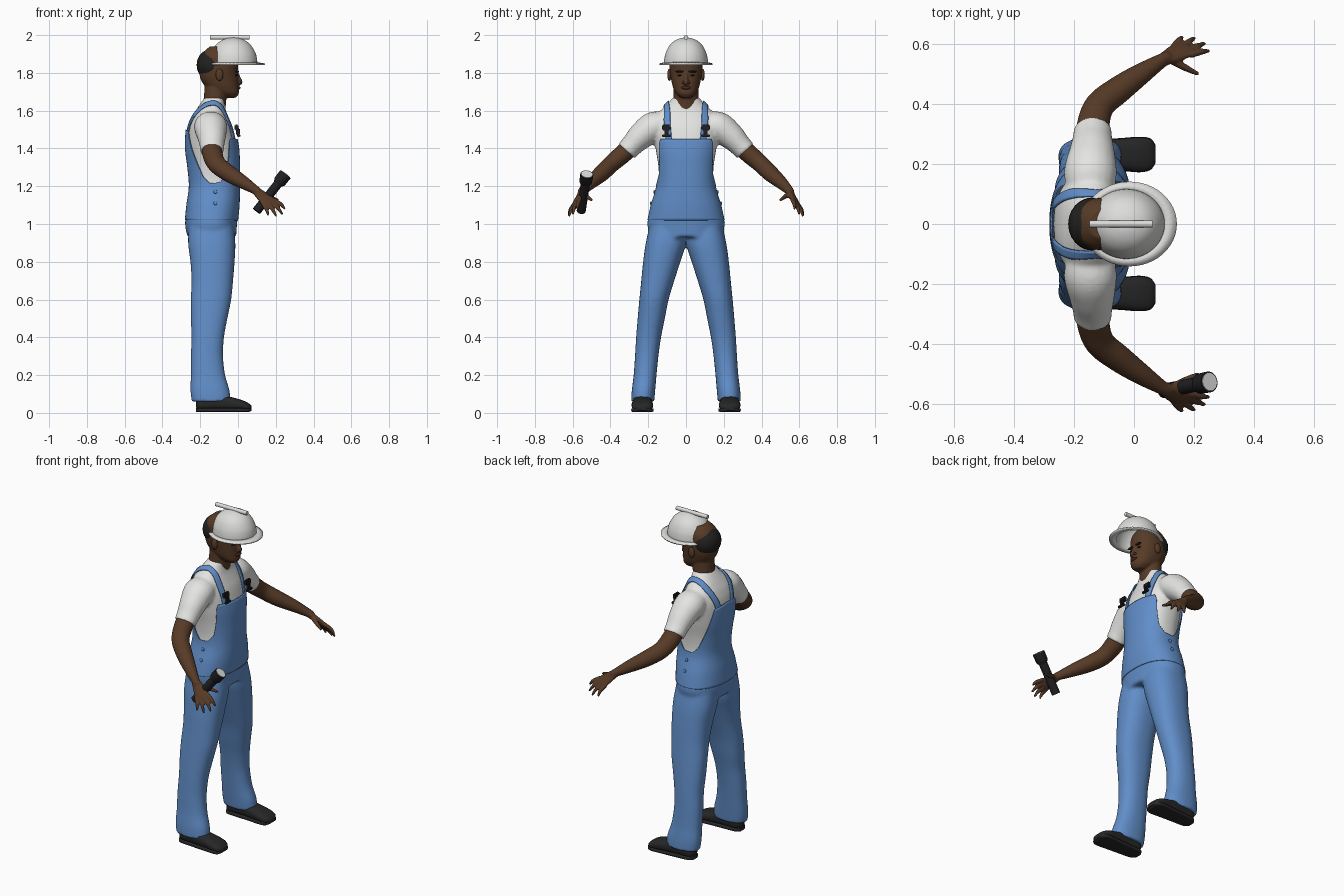
import bpy, bmesh
from math import sin, cos, pi, radians
from mathutils import Vector
from mathutils.bvhtree import BVHTree

if "Cube" in bpy.data.objects:
    bpy.data.objects.remove(bpy.data.objects["Cube"])


def mat(name, r, g, b):
    m = bpy.data.materials.new(name)
    m.use_nodes = True
    m.diffuse_color = (r, g, b, 1)
    m.node_tree.nodes["Principled BSDF"].inputs["Base Color"].default_value = (r, g, b, 1)
    return m


BLUE = mat("denim_blue", .12, .27, .58)
WHITE = mat("shirt_white", .78, .78, .77)
SHELL = mat("helmet_white", .72, .72, .71)
SKIN = mat("brown_skin", .095, .043, .02)
LIP = mat("dark_lip", .06, .022, .014)
HAIR = mat("hair_black", .016, .015, .014)
SHOE = mat("shoe_black", .02, .02, .02)
METAL = mat("rubber_black", .014, .014, .016)
LENS = mat("lens_white", .75, .75, .75)


def spline(rows, sub):
    """Catmull-Rom through rows of any width."""
    out = []
    for i in range(len(rows) - 1):
        p = [rows[max(0, min(len(rows) - 1, i + k))] for k in (-1, 0, 1, 2)]
        for j in range(sub):
            t = j / sub
            out.append(tuple(b + .5 * t * (c - a + t * (2*a - 5*b + 4*c - d + t * (3*(b - c) + d - a)))
                             for a, b, c, d in zip(*p)))
    return out + [rows[-1]]


def grid(bm, rings, closed=True, caps=True):
    vs = [[bm.verts.new(p) for p in r] for r in rings]
    n = len(vs[0])
    for a, b in zip(vs, vs[1:]):
        for i in range(n if closed else n - 1):
            j = (i + 1) % n
            bm.faces.new((a[i], a[j], b[j], b[i]))
    if caps:
        bm.faces.new(vs[0])
        bm.faces.new(vs[-1])


def oval(a0, a1, b0, b1, t, e):
    c, s = cos(t), sin(t)
    c, s = [abs(v) ** (2 / e) * (1 if v > 0 else -1) for v in (c, s)]
    return (a0 + a1) / 2 + c * (a1 - a0) / 2, (b0 + b1) / 2 + s * (b1 - b0) / 2


def loft(bm, rows, axis="z", sub=5, e=2.2, n=40, caps=True):
    """Oval sections; each row is position, low/high of the two cross axes."""
    rings = []
    for h, *box in spline(rows, sub):
        ring = [oval(*box, 2 * pi * i / n, e) for i in range(n)]
        rings.append([Vector((a, b, h)) if axis == "z" else Vector((h, b, a)) for a, b in ring])
    grid(bm, rings, caps=caps)


def tube(bm, rows, hint=(1, 0, 0), sub=5, n=20):
    """Sections along a path; each row is x, y, z and two radii."""
    rows = spline(rows, sub)
    pts = [Vector(r[:3]) for r in rows]
    rings = []
    for i, r in enumerate(rows):
        t = (pts[min(i + 1, len(pts) - 1)] - pts[max(i - 1, 0)]).normalized()
        u = Vector(hint)
        u = (u - t * u.dot(t)).normalized()
        v = t.cross(u)
        rings.append([pts[i] + u * r[3] * cos(2*pi*k/n) + v * r[4] * sin(2*pi*k/n) for k in range(n)])
    grid(bm, rings)


def finish(bm, name, material, remesh=0, solid=0, angle=50):
    bmesh.ops.recalc_face_normals(bm, faces=bm.faces)
    me = bpy.data.meshes.new(name)
    bm.to_mesh(me)
    bm.free()
    me.materials.append(material)
    ob = bpy.data.objects.new(name, me)
    bpy.context.collection.objects.link(ob)
    bpy.ops.object.select_all(action="DESELECT")
    ob.select_set(True)
    bpy.context.view_layer.objects.active = ob
    if remesh:
        m = ob.modifiers.new("fuse", "REMESH")
        m.mode, m.voxel_size = "VOXEL", remesh
        m = ob.modifiers.new("relax", "SMOOTH")
        m.factor, m.iterations = .5, 6
        for m in ("fuse", "relax"):
            bpy.ops.object.modifier_apply(modifier=m)
    if solid:
        m = ob.modifiers.new("thickness", "SOLIDIFY")
        m.thickness, m.offset = solid, 0
    bpy.ops.object.shade_smooth_by_angle(angle=radians(angle))
    return ob


def ball(name, loc, size, material):
    bm = bmesh.new()
    bmesh.ops.create_uvsphere(bm, u_segments=24, v_segments=14, radius=1)
    bmesh.ops.scale(bm, vec=size, verts=bm.verts)
    bmesh.ops.translate(bm, vec=loc, verts=bm.verts)
    return finish(bm, name, material)


def box(name, loc, size, material):
    bm = bmesh.new()
    bmesh.ops.create_cube(bm, size=1)
    bmesh.ops.scale(bm, vec=size, verts=bm.verts)
    bmesh.ops.bevel(bm, geom=bm.edges[:], offset=min(size) * .25, segments=2, affect="EDGES")
    bmesh.ops.translate(bm, vec=loc, verts=bm.verts)
    return finish(bm, name, material)


# Body profile: height, back, front, half width
BODY = [(.93, -.262, -.015, .18), (1, -.275, -.01, .2), (1.1, -.265, 0, .178), (1.2, -.252, .002, .15),
        (1.3, -.26, .002, .15), (1.4, -.272, -.002, .165), (1.5, -.268, -.022, .18),
        (1.56, -.25, -.045, .17), (1.6, -.228, -.06, .14), (1.635, -.205, -.066, .102), (1.67, -.18, -.068, .074)]


def body(lo, hi, off):
    return [(z, b - off, f + off, -w - off, w + off) for z, b, f, w in BODY if lo <= z <= hi]


# Shirt with both sleeves
bm = bmesh.new()
loft(bm, body(1.1, 1.7, -.004), e=2.3)
for s in (1, -1):
    tube(bm, [(-.145, s*.1, 1.535, .075, .06), (-.145, s*.17, 1.515, .088, .08), (-.14, s*.235, 1.468, .077, .072),
              (-.138, s*.285, 1.418, .066, .06), (-.137, s*.315, 1.385, .063, .058)])
shirt = finish(bm, "shirt", WHITE, remesh=.008)
skin_tree = BVHTree.FromPolygons([v.co for v in shirt.data.vertices], [p.vertices for p in shirt.data.polygons])

# Trousers: pelvis and two legs fused
LEG = [(1, -.26, -.025, 0, .19), (.9, -.264, -.014, .0, .213), (.8, -.252, -.018, .03, .227), (.7, -.246, -.026, .062, .237),
       (.6, -.25, -.036, .092, .247), (.5, -.25, -.056, .112, .256), (.4, -.246, -.074, .132, .264),
       (.3, -.25, -.079, .146, .27), (.2, -.25, -.068, .156, .277), (.12, -.252, -.045, .163, .287), (.06, -.245, -.04, .168, .29)]
bm = bmesh.new()
loft(bm, body(.9, 1.2, .005), e=2.3)
for s in (1, -1):
    loft(bm, [(z, b, f, s*i, s*o) for z, b, f, i, o in LEG], e=2.3)
finish(bm, "trousers", BLUE, remesh=.009)

# Bib shell whose top edge varies around the body: degrees from front, height
EDGE = [(0, 1.45), (46, 1.45), (52, 1.42), (58, 1.34), (66, 1.26), (80, 1.22), (98, 1.215),
        (112, 1.25), (126, 1.33), (140, 1.42), (152, 1.49), (180, 1.5)]
PROFILE = spline(body(1, 1.6, .006), 8)


def lookup(table, x):
    for a, b in zip(table, table[1:]):
        if x <= b[0]:
            t = (x - a[0]) / (b[0] - a[0])
            return [p + (q - p) * t for p, q in zip(a, b)]
    return list(table[-1])


bm = bmesh.new()
N, M = 120, 36
rings = []
for j in range(M + 1):
    ring = []
    for i in range(N):
        t = 2 * pi * i / N
        top = lookup(EDGE, min(i, N - i) * 360 / N)[1]
        h, *sec = lookup(PROFILE, 1.02 + (top - 1.02) * j / M)
        x, y = oval(*sec, t, 2.3)
        p = Vector((x, y, h))
        # Keep the cloth clear of the shirt
        if h > 1.15:
            near, nor, _, _ = skin_tree.find_nearest(p)
            if (p - near).dot(nor) < .006:
                p = near + nor * .006
        ring.append(p)
    rings.append(ring)
grid(bm, rings, caps=False)
finish(bm, "bib", BLUE, solid=.005)

# Straps laid over the shoulders, with buckles and side buttons
STRAP = [(.0, .1, 1.45), (-.02, .105, 1.52), (-.05, .11, 1.6), (-.11, .115, 1.65), (-.18, .115, 1.645),
         (-.24, .1, 1.59), (-.27, .08, 1.53), (-.275, .06, 1.46)]
for s, side in ((1, "left"), (-1, "right")):
    bm = bmesh.new()
    rings = []
    for x, y, z in spline(STRAP, 6):
        ring = []
        for k in (-1, -.5, 0, .5, 1):
            near, nor, _, _ = skin_tree.find_nearest(Vector((x, s * (y + .02 * k), z)))
            ring.append(near + nor * .007)
        rings.append(ring)
    grid(bm, rings, closed=False, caps=False)
    finish(bm, side + "_strap", BLUE, solid=.007)
    box(side + "_buckle_top", (-.008, s*.104, 1.51), (.022, .046, .032), METAL)
    box(side + "_buckle_stem", (0, s*.103, 1.488), (.02, .02, .04), METAL)
    box(side + "_buckle_base", (.004, s*.103, 1.468), (.016, .05, .014), METAL)
    for z in (1.11, 1.17):
        ball(side + "_side_button", (-.12, s * (.186 if z < 1.15 else .168), z), (.01, .005, .01), BLUE)

    # Arm, palm and fingers fused
    bm = bmesh.new()
    tube(bm, [(-.14, s*.27, 1.435, .05, .05), (-.136, s*.33, 1.375, .054, .05), (-.113, s*.395, 1.318, .05, .046),
              (-.05, s*.447, 1.268, .046, .044), (.025, s*.5, 1.222, .036, .035), (.095, s*.545, 1.178, .023, .024),
              (.11, s*.552, 1.165, .023, .023)])
    fan = Vector((.095, -s*.045, .035))
    tube(bm, [(.09, s*.542, 1.18, .022, .02), (.125, s*.56, 1.15, .033, .017), (.16, s*.578, 1.118, .041, .015),
              (.178, s*.587, 1.1, .036, .012)], hint=fan)
    for k, tip in zip((.3, .1, -.1, -.3), ((.25, .575, 1.078), (.236, .6, 1.05), (.202, .62, 1.04), (.16, .622, 1.045))):
        a = Vector((.16, s*.576, 1.118)) + fan * k
        b = Vector((tip[0], s * tip[1], tip[2]))
        m = a.lerp(b, .55) + Vector((.004, s*.004, .004))
        tube(bm, [(*a, .012, .012), (*m, .011, .011), (*b, .006, .006)], hint=fan, n=12)
    tube(bm, [(.115, s*.55, 1.16, .014, .014), (.17, s*.52, 1.142, .012, .012), (.215, s*.498, 1.125, .007, .007)], n=12)
    finish(bm, side + "_arm", SKIN, remesh=.005)

    # Shoe with sole
    bm = bmesh.new()
    shoe = [(-.222, .03, .07, .205, .25), (-.2, .012, .09, .187, .27), (-.12, .012, .1, .182, .278), (-.04, .012, .085, .178, .284),
            (.02, .012, .068, .174, .288), (.055, .012, .052, .182, .282), (.072, .02, .036, .205, .26)]
    loft(bm, [(x, a, b, s*c, s*d) for x, a, b, c, d in shoe], axis="x", e=2.5)
    finish(bm, side + "_shoe", SHOE)
    bm = bmesh.new()
    loft(bm, [(x, .004 if x < .07 else .012, .026, s*(c - .002), s*(d + .002)) for x, a, b, c, d in shoe], axis="x", e=5)
    finish(bm, side + "_sole", SHOE)

    # Face details
    ball(side + "_ear", (-.098, s*.088, 1.79), (.02, .011, .032), SKIN)
    ball(side + "_eye", (-.01, s*.033, 1.787), (.009, .013, .005), HAIR)
    ball(side + "_eyebrow", (-.003, s*.034, 1.807), (.009, .022, .005), HAIR)
    ball(side + "_nostril", (.006, s*.012, 1.749), (.012, .01, .008), SKIN)

# Head, neck and nose
bm = bmesh.new()
loft(bm, [(z, b, f, -w, w) for z, b, f, w in (
    (1.668, -.07, -.012, .026), (1.69, -.115, .004, .052), (1.72, -.165, .004, .068), (1.76, -.195, .002, .078),
    (1.8, -.205, -.002, .085), (1.85, -.205, .0, .087), (1.9, -.19, -.015, .08), (1.94, -.15, -.05, .05))])
tube(bm, [(-.128, 0, 1.6, .062, .074), (-.122, 0, 1.66, .06, .068), (-.112, 0, 1.76, .062, .064)])
tube(bm, [(-.004, 0, 1.8, .008, .009), (.006, 0, 1.77, .01, .01), (.013, 0, 1.75, .012, .014), (.004, 0, 1.738, .006, .01)])
finish(bm, "head", SKIN, remesh=.005)
ball("lips", (.002, 0, 1.721), (.011, .026, .009), LIP)
ball("hair", (-.139, 0, 1.842), (.08, .088, .085), HAIR)

# Hard hat: dome, brim and crest
bm = bmesh.new()
loft(bm, [(z, b, f, -w, w) for z, b, f, w in (
    (1.85, -.15, .1, .114), (1.875, -.148, .098, .112), (1.905, -.142, .09, .105), (1.94, -.122, .07, .088),
    (1.965, -.094, .044, .063), (1.98, -.06, .01, .032), (1.985, -.028, -.022, .003))], e=2, n=48, caps=False)
finish(bm, "helmet_dome", SHELL, solid=.005)
bm = bmesh.new()
grid(bm, [[Vector((*oval(*r, 2*pi*i/48, 2), z)) for i in range(48)] for z, r in (
    (1.853, (-.148, .098, -.112, .112)), (1.846, (-.172, .142, -.14, .14)))], caps=False)
finish(bm, "helmet_brim", SHELL, solid=.008)
bm = bmesh.new()
tube(bm, [(-.148, 0, 1.988, .012, .012), (.062, 0, 1.988, .012, .012)], hint=(0, 1, 0))
finish(bm, "helmet_crest", SHELL)

# Flashlight in the right hand
START, END = Vector((.098, -.555, 1.068)), Vector((.25, -.525, 1.262))


def torch(name, rows, material):
    bm = bmesh.new()
    tube(bm, [(*START.lerp(END, t), r, r) for t, r in rows], sub=1, n=24)
    finish(bm, name, material, angle=35)


torch("flashlight_body", ((0, .024), (.78, .024)), METAL)
torch("flashlight_head", ((.74, .024), (.8, .034), (1, .035)), METAL)
torch("flashlight_lens", ((.98, .03), (1.012, .03)), LENS)
